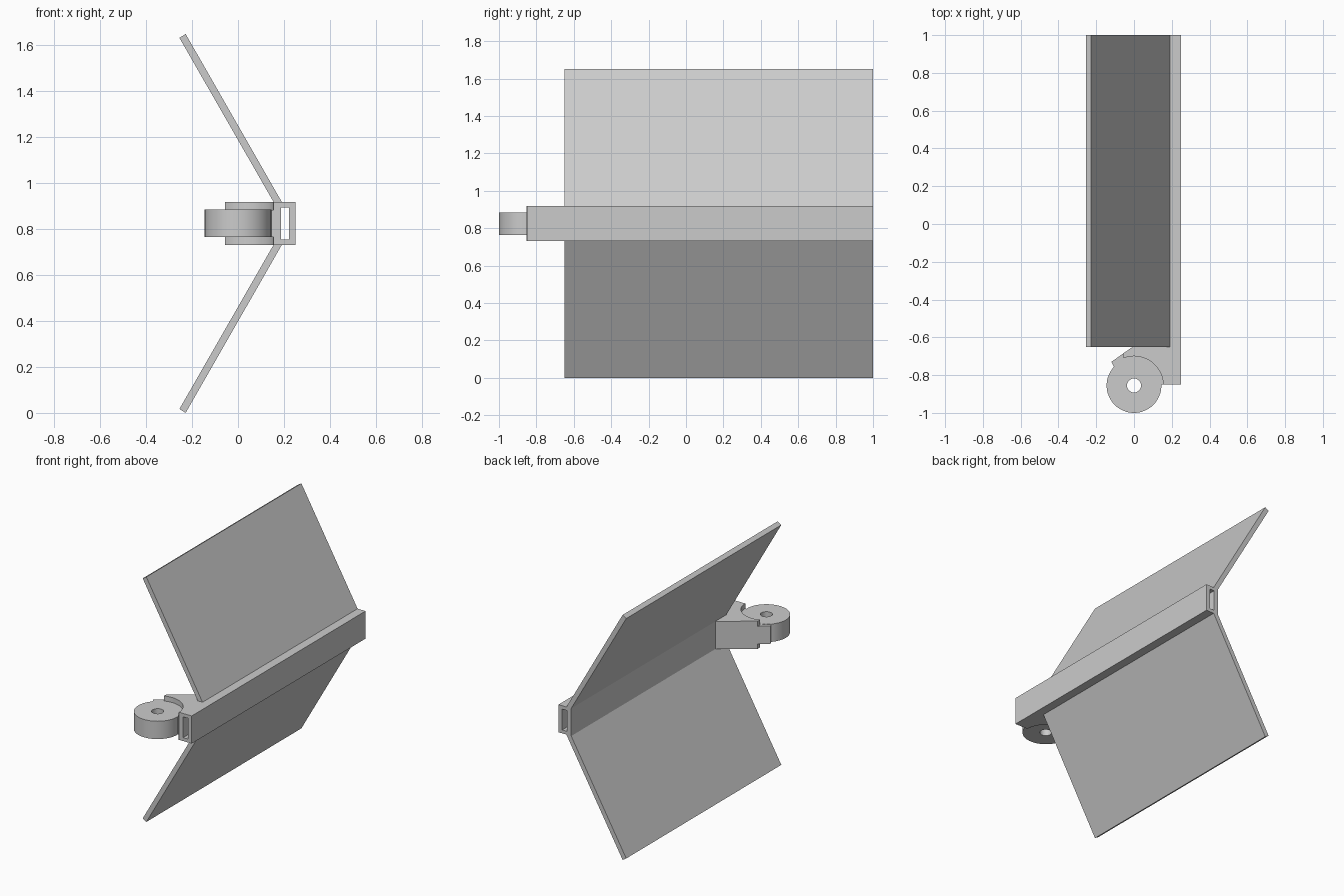
import bpy, bmesh
from math import cos, sin, radians
from mathutils import Vector

cube = bpy.data.objects.get("Cube")
if cube:
    bpy.data.objects.remove(cube, do_unlink=True)

grey = bpy.data.materials.new("plain grey")
grey.use_nodes = True
grey.diffuse_color = (0.6, 0.6, 0.6, 1)
grey.node_tree.nodes["Principled BSDF"].inputs["Base Color"].default_value = (0.6, 0.6, 0.6, 1)

MID = 0.825            # height of the symmetry plane
PIVOT = (0.0, -0.855)  # roller axis


def prism(name, outline, low, high, axis="z", hole=None, smooth=False):
    """Extrude an outline along z (points are x, y) or along y (points are x, z)."""
    def place(p, h):
        return Vector((p[0], p[1], h)) if axis == "z" else Vector((p[0], h, p[1]))
    bm = bmesh.new()
    loops = [outline] + ([hole] if hole else [])
    rings = [[[bm.verts.new(place(p, h)) for p in loop] for h in (low, high)] for loop in loops]
    n = len(outline)
    for bottom, top in rings:
        for i in range(n):
            j = (i + 1) % n
            bm.faces.new((bottom[i], bottom[j], top[j], top[i]))
    for end in (0, 1):
        if hole:
            outer, inner = rings[0][end], rings[1][end]
            for i in range(n):
                j = (i + 1) % n
                bm.faces.new((outer[i], outer[j], inner[j], inner[i]))
        else:
            bm.faces.new(rings[0][end])
    bmesh.ops.recalc_face_normals(bm, faces=bm.faces)
    mesh = bpy.data.meshes.new(name)
    bm.to_mesh(mesh)
    bm.free()
    mesh.materials.append(grey)
    obj = bpy.data.objects.new(name, mesh)
    bpy.context.collection.objects.link(obj)
    if smooth:
        bpy.ops.object.select_all(action="DESELECT")
        obj.select_set(True)
        bpy.context.view_layer.objects.active = obj
        bpy.ops.object.shade_smooth_by_angle(angle=radians(30))
    return obj


def arc(radius, start, end, steps):
    angles = [radians(start + (end - start) * i / steps) for i in range(steps + 1)]
    return [(PIVOT[0] + radius * cos(a), PIVOT[1] + radius * sin(a)) for a in angles]


def box(x0, x1, z0, z1):
    return [(x0, z0), (x1, z0), (x1, z1), (x0, z1)]


# Hollow rectangular sleeve
prism("sleeve", box(0.155, 0.25, 0.732, 0.918), -0.85, 1, "y",
      hole=box(0.187, 0.222, 0.755, 0.895))

# Two splayed panels, mirrored about the middle height
panel = [(0.155, 0.918), (0.191, 0.918), (-0.228, 1.65), (-0.255, 1.633)]
prism("upper_panel", panel, -0.65, 1, "y")
prism("lower_panel", [(x, 2 * MID - z) for x, z in panel], -0.65, 1, "y")

# Bracket with a curved seat around the roller
prism("bracket", [(0.155, -0.535), (-0.055, -0.684)] + arc(0.155, 111, 1, 24),
      0.732, 0.918, smooth=True)

# Thinner tongue joining the bracket to the roller
prism("tongue", [(-0.12, -0.73), (-0.055, -0.684)] + arc(0.156, 111, 2, 20)
      + arc(0.14, 2, 138, 24) + [(-0.1, -0.765)], 0.766, 0.884, smooth=True)

# Roller with a through hole
prism("roller", arc(0.145, 0, 354.375, 63), 0.765, 0.885,
      hole=arc(0.037, 0, 354.375, 63), smooth=True)
